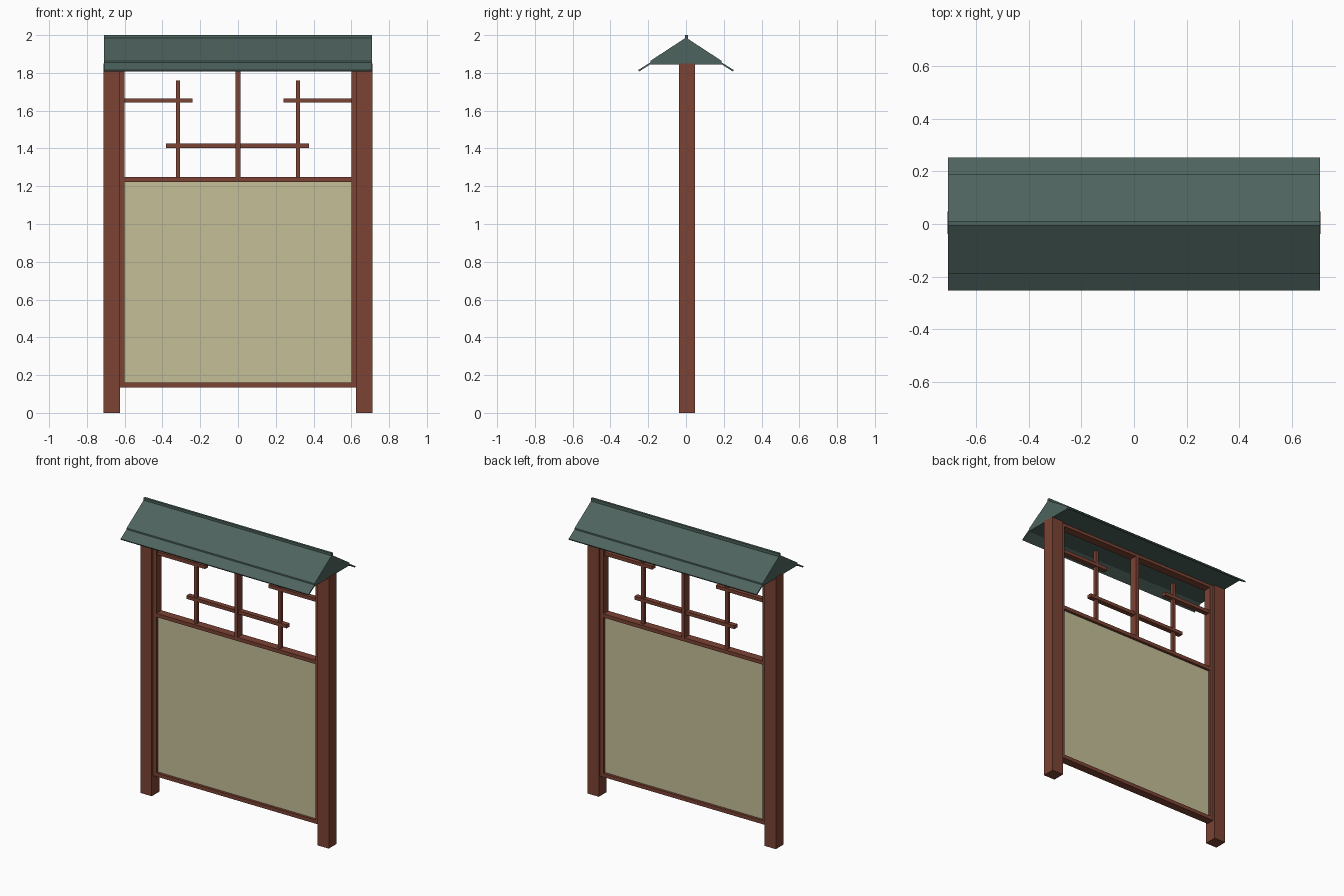
import bpy, bmesh

if "Cube" in bpy.data.objects:
    bpy.data.objects.remove(bpy.data.objects["Cube"])

def material(name, rgb):
    m = bpy.data.materials.new(name)
    m.diffuse_color = (*rgb, 1)
    m.use_nodes = True
    m.node_tree.nodes["Principled BSDF"].inputs["Base Color"].default_value = m.diffuse_color
    return m

wood = material("red_wood", (0.20, 0.055, 0.033))
tile = material("green_roof", (0.075, 0.125, 0.11))
paper = material("cream_panel", (0.56, 0.52, 0.31))
YC = 0.005  # centre line of the woodwork

def finish(name, bm, mat):
    bmesh.ops.recalc_face_normals(bm, faces=bm.faces)
    me = bpy.data.meshes.new(name)
    bm.to_mesh(me)
    bm.free()
    me.materials.append(mat)
    ob = bpy.data.objects.new(name, me)
    bpy.context.collection.objects.link(ob)
    return ob

def box(name, x, z, depth, mat=wood, yc=YC):
    bm = bmesh.new()
    bmesh.ops.create_cube(bm, size=1)
    for v in bm.verts:
        v.co.x = x[0] if v.co.x < 0 else x[1]
        v.co.y = yc + v.co.y * depth
        v.co.z = z[0] if v.co.z < 0 else z[1]
    return finish(name, bm, mat)

def extrude_x(name, profile, half, mat):
    bm = bmesh.new()
    f = bm.faces.new([bm.verts.new((-half, y, z)) for y, z in profile])
    new = bmesh.ops.extrude_face_region(bm, geom=[f])["geom"]
    verts = [g for g in new if isinstance(g, bmesh.types.BMVert)]
    bmesh.ops.translate(bm, verts=verts, vec=(2 * half, 0, 0))
    return finish(name, bm, mat)

# Posts, side stiles and upright lattice bars, one per side
for s, side in ((-1, "left"), (1, "right")):
    def span(a, b):
        return sorted((s * a, s * b))
    box(f"{side}_post", span(0.625, 0.711), (0, 1.85), 0.085)
    box(f"{side}_stile", span(0.60, 0.625), (0.135, 1.85), 0.055)
    box(f"{side}_lattice_upright", span(0.307, 0.327), (1.245, 1.76), 0.022)
    box(f"{side}_lattice_bar", span(0.24, 0.60), (1.642, 1.665), 0.034)

# Rails, centre mullion and the long lattice bar
for name, z in (("bottom_rail", (0.135, 0.16)), ("middle_rail", (1.223, 1.248)),
                ("top_rail", (1.825, 1.85))):
    box(name, (-0.60, 0.60), z, 0.055)
box("centre_mullion", (-0.012, 0.012), (1.248, 1.825), 0.055)
box("long_lattice_bar", (-0.38, 0.375), (1.402, 1.425), 0.034)

# Screen panel
box("panel", (-0.60, 0.60), (0.16, 1.223), 0.02, paper)

# Roof: gable prism, eave plates and ridge cap
extrude_x("roof_gable", [(-0.19, 1.845), (0.19, 1.845), (0.188, 1.864),
                         (0, 1.987), (-0.188, 1.864)], 0.709, tile)
for s, side in ((-1, "front"), (1, "back")):
    extrude_x(f"{side}_eave", [(s * 0.17, 1.867), (s * 0.253, 1.815),
                               (s * 0.249, 1.807), (s * 0.17, 1.857)], 0.709, tile)
box("ridge_cap", (-0.709, 0.709), (1.975, 2.0), 0.016, tile, 0.003)
